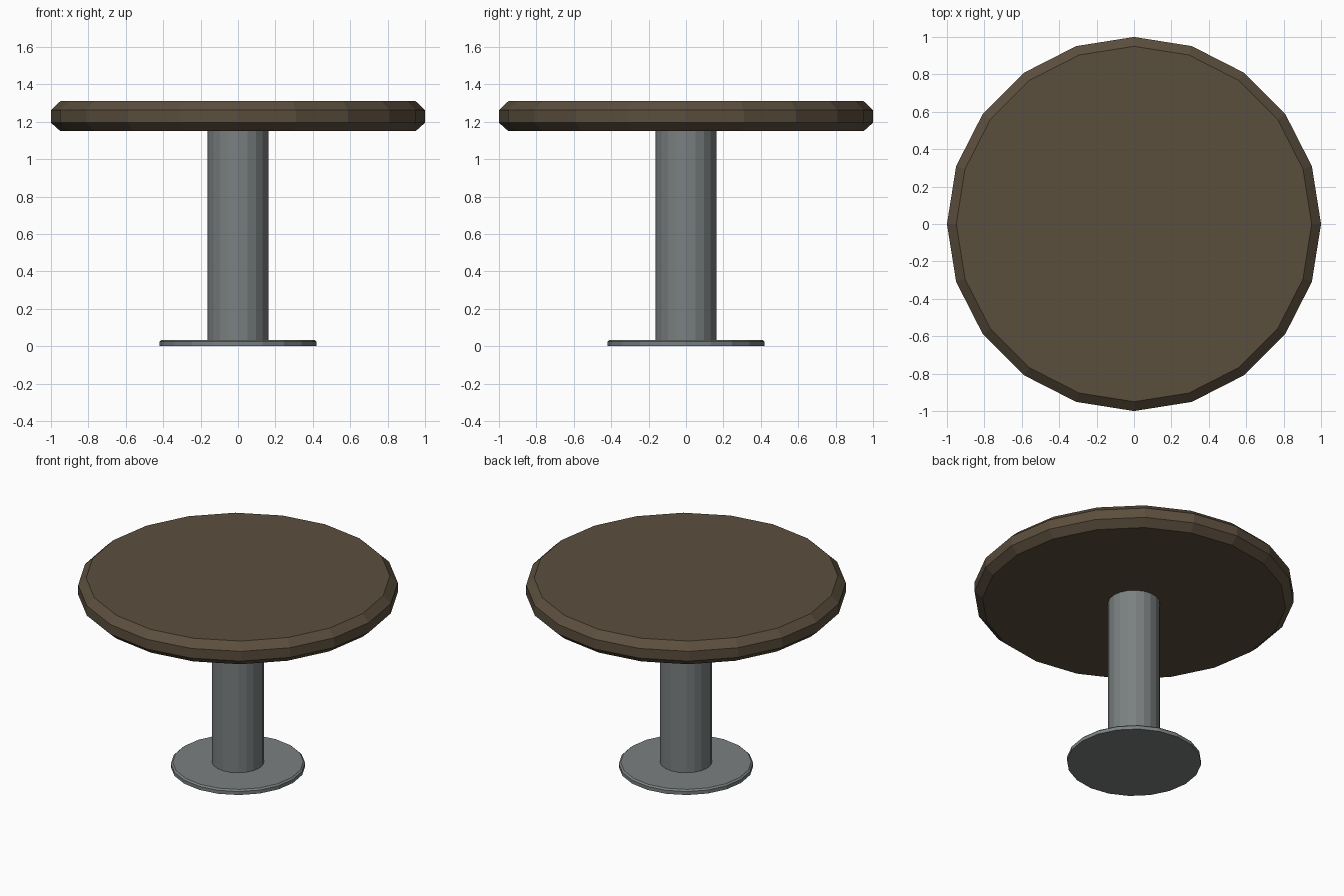
import bpy, bmesh, math

if "Cube" in bpy.data.objects:
    bpy.data.objects.remove(bpy.data.objects["Cube"])

SIDES = 20


def material(name, rgb):
    m = bpy.data.materials.new(name)
    m.diffuse_color = (*rgb, 1)
    m.use_nodes = True
    m.node_tree.nodes["Principled BSDF"].inputs["Base Color"].default_value = m.diffuse_color
    return m


def lathe(name, profile, mat):
    """Closed 20-sided solid from (radius, z) points, bottom to top."""
    bm = bmesh.new()
    rings = [[bm.verts.new((r * math.cos(2 * math.pi * i / SIDES),
                            r * math.sin(2 * math.pi * i / SIDES), z))
              for i in range(SIDES)] for r, z in profile]
    for a, b in zip(rings, rings[1:]):
        for i in range(SIDES):
            j = (i + 1) % SIDES
            bm.faces.new((a[i], a[j], b[j], b[i]))
    bm.faces.new(rings[0][::-1])
    bm.faces.new(rings[-1])
    me = bpy.data.meshes.new(name)
    bm.to_mesh(me)
    bm.free()
    me.materials.append(mat)
    ob = bpy.data.objects.new(name, me)
    bpy.context.collection.objects.link(ob)
    return ob


wood = material("dark wood", (0.105, 0.077, 0.047))
metal = material("grey metal", (0.195, 0.215, 0.215))

# Round top with bevelled rims
lathe("table_top", [(0.95, 1.15), (1.0, 1.195), (1.0, 1.262), (0.95, 1.31)], wood)
# Central column
lathe("column", [(0.163, 0.02), (0.163, 1.16)], metal)
# Thin foot plate with a small top bevel
lathe("base_plate", [(0.42, 0.0), (0.42, 0.024), (0.409, 0.034)], metal)
